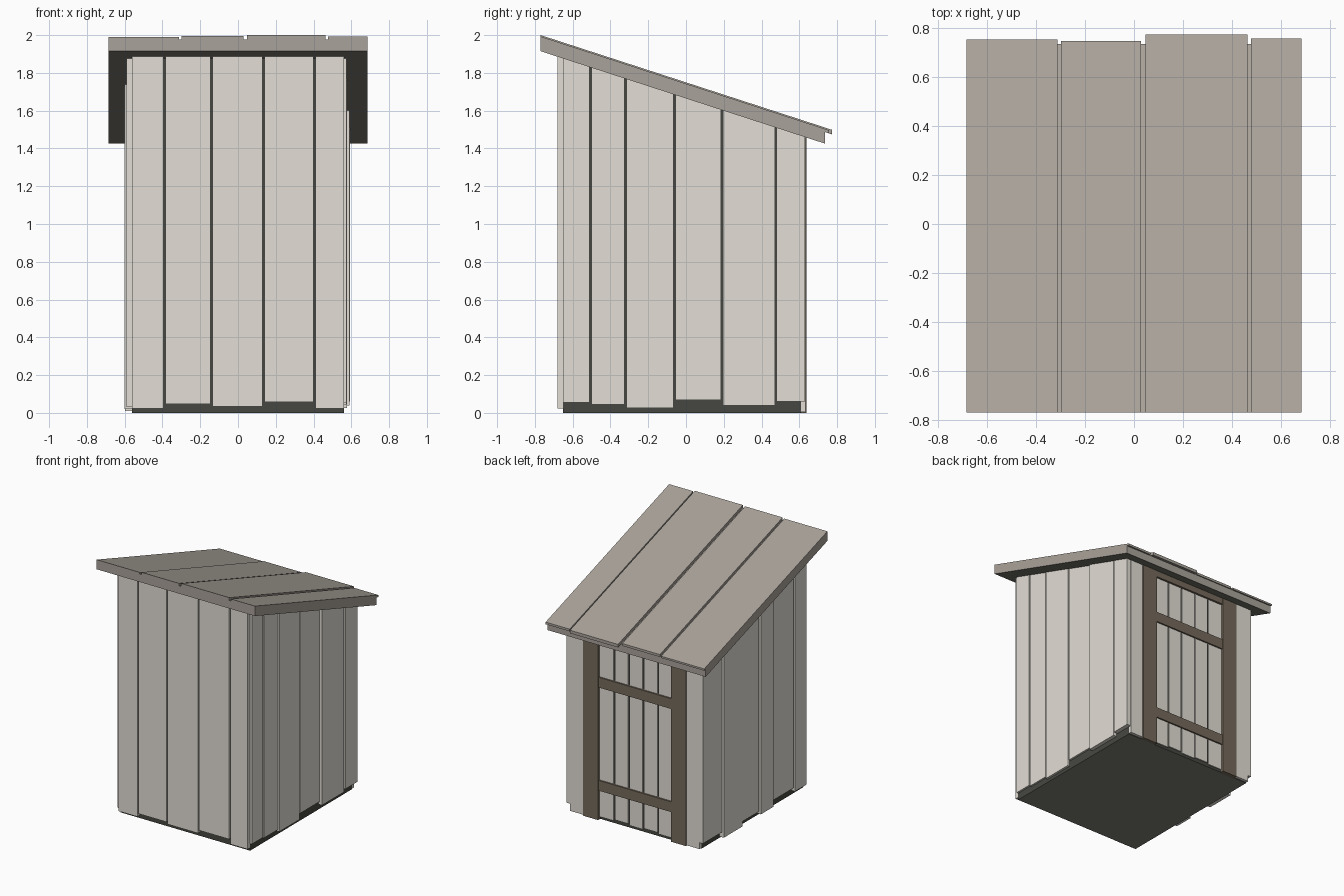
import bpy

cube = bpy.data.objects.get("Cube")
if cube:
    bpy.data.objects.remove(cube, do_unlink=True)


def material(name, rgb):
    m = bpy.data.materials.new(name)
    m.use_nodes = True
    m.diffuse_color = (*rgb, 1)
    bsdf = next(n for n in m.node_tree.nodes if n.type == 'BSDF_PRINCIPLED')
    bsdf.inputs["Base Color"].default_value = (*rgb, 1)
    bsdf.inputs["Roughness"].default_value = 0.9
    return m


PALE = material("pale weathered wood", (0.77, 0.735, 0.67))
ROOF = material("grey brown roof wood", (0.40, 0.365, 0.325))
DARK = material("dark interior", (0.062, 0.064, 0.053))
UNDERSIDE = material("dull underside wood", (0.21, 0.207, 0.18))
BROWN = material("brown frame wood", (0.18, 0.145, 0.105))

SLOPE = 0.325


def under(y):
    """Height of the roof's underside at depth y."""
    return 1.915 - SLOPE * (y + 0.77)


def block(name, mats, xs, ys, bottom, top):
    """Box whose bottom and top are heights or functions of y.
    A second material goes on the faces turned down."""
    def height(h, y):
        return h(y) if callable(h) else h
    verts = [(x, y, height(h, y)) for h in (bottom, top) for y in ys for x in xs]
    faces = [(0, 2, 3, 1), (4, 5, 7, 6), (0, 1, 5, 4),
             (2, 6, 7, 3), (0, 4, 6, 2), (1, 3, 7, 5)]
    mesh = bpy.data.meshes.new(name)
    mesh.from_pydata(verts, [], faces)
    for m in mats:
        mesh.materials.append(m)
    for face in mesh.polygons:
        if len(mats) > 1 and face.normal.z < -0.5:
            face.material_index = 1
    obj = bpy.data.objects.new(name, mesh)
    bpy.context.scene.collection.objects.link(obj)


def spans(edges, gap=0.01):
    """Board extents between joints, with a gap at each inner joint."""
    last = len(edges) - 2
    return [(a + (gap / 2 if i else 0), b - (gap / 2 if i < last else 0))
            for i, (a, b) in enumerate(zip(edges, edges[1:]))]


# Dark core seen between and beneath the boards
block("inner_body", [DARK, UNDERSIDE], (-0.56, 0.56), (-0.65, 0.61), 0, under)

# Front wall boards
front_bottoms = (0.022, 0.048, 0.033, 0.058, 0.022)
for xs, z in zip(spans((-0.56, -0.39, -0.14, 0.135, 0.405, 0.56)), front_bottoms):
    block("front_board", [PALE], xs, (-0.68, -0.65), z, under)

# Side wall boards: (joints, bottoms, outer faces)
left_side = ((-0.65, -0.505, -0.32, -0.06, 0.19, 0.475, 0.63),
             (0.055, 0.045, 0.025, 0.068, 0.04, 0.06),
             (0.575, 0.574, 0.578, 0.575, 0.59, 0.594))
right_side = ((-0.65, -0.50, -0.23, -0.065, 0.15, 0.39, 0.63),
              (0.03, 0.06, 0.02, 0.045, 0.01, 0.055),
              (0.59, 0.585, 0.6, 0.592, 0.597, 0.588))
for name, sign, (joints, bottoms, outs) in (("left", 1, left_side), ("right", -1, right_side)):
    for ys, z, out in zip(spans(joints), bottoms, outs):
        xs = sorted((sign * 0.56, sign * out))
        block(name + "_side_board", [PALE], xs, ys, z, under)

# Back wall: corner boards and door posts on both sides
for name, sign in (("left", 1), ("right", -1)):
    block(name + "_back_corner_board", [PALE], sorted((sign * 0.448, sign * 0.56)),
          (0.61, 0.632), 0.005, under)
    block(name + "_door_post", [BROWN], sorted((sign * 0.315, sign * 0.445)),
          (0.60, 0.637), 0, under)

# Door: header, boards and two cross rails
block("door_header", [BROWN], (-0.315, 0.315), (0.60, 0.634), 1.41, under)
door_edges = [-0.315 + 0.126 * i for i in range(6)]
for i, xs in enumerate(spans(door_edges)):
    block("door_board", [PALE], xs, (0.605, 0.618), 0.02 + 0.01 * (i % 2), 1.42)
for name, z in (("lower", 0.228), ("upper", 1.035)):
    block(name + "_door_rail", [BROWN], (-0.315, 0.315), (0.61, 0.63), z, z + 0.08)

# Roof base with a dull underside
block("roof_base", [ROOF, UNDERSIDE], (-0.685, 0.685), (-0.77, 0.735),
      under, lambda y: under(y) + 0.062)

# Roof boards of uneven length and thickness
roof_boards = ((-0.685, -0.312, 0.753, 0.075), (-0.298, 0.028, 0.748, 0.08),
               (0.047, 0.463, 0.773, 0.085), (0.477, 0.685, 0.757, 0.078))
for x0, x1, end, rise in roof_boards:
    block("roof_board", [ROOF], (x0, x1), (-0.77, end),
          lambda y: under(y) + 0.061, lambda y: under(y) + rise)
